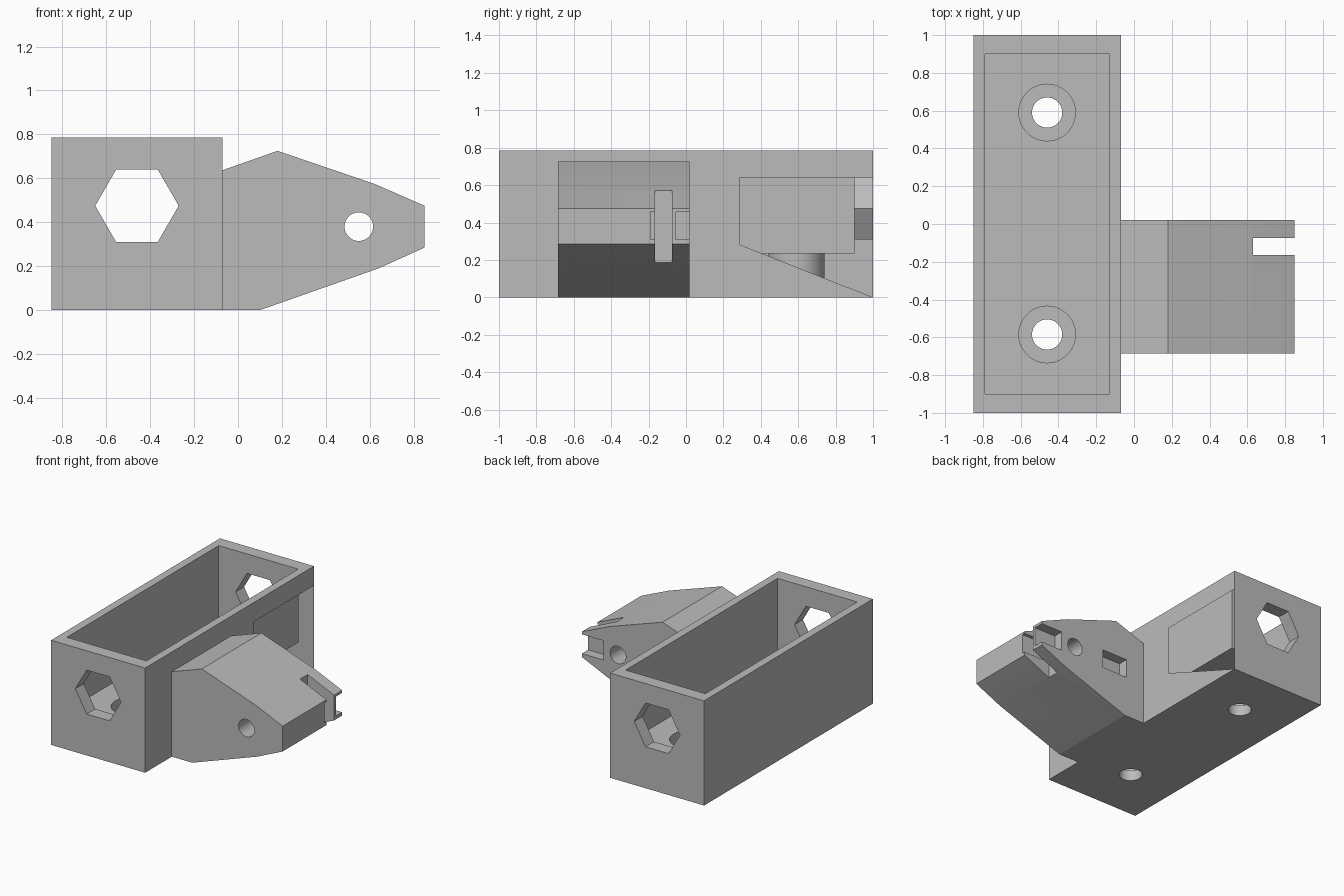
import bpy, bmesh, math
from mathutils import Vector

cube = bpy.data.objects.get("Cube")
if cube:
    bpy.data.objects.remove(cube, do_unlink=True)

grey = bpy.data.materials.new("plain grey")
grey.use_nodes = True
grey.diffuse_color = (0.5, 0.5, 0.5, 1)
grey.node_tree.nodes["Principled BSDF"].inputs["Base Color"].default_value = (0.5, 0.5, 0.5, 1)


def ring(u, v, r, n):
    return [(u + r * math.cos(math.tau * i / n), v + r * math.sin(math.tau * i / n)) for i in range(n)]


def rect(u0, u1, v0, v1):
    return [(u0, v0), (u1, v0), (u1, v1), (u0, v1)]


def prism(name, outline, axis, lo, hi):
    """Extrude an outline: (x, z) points along y, or (x, y) points along z."""
    def place(u, v, w):
        return (u, w, v) if axis == "y" else (u, v, w)
    bm = bmesh.new()
    low = [bm.verts.new(place(u, v, lo)) for u, v in outline]
    high = [bm.verts.new(place(u, v, hi)) for u, v in outline]
    bm.faces.new(low)
    bm.faces.new(high)
    for i in range(len(outline)):
        j = (i + 1) % len(outline)
        bm.faces.new((low[i], low[j], high[j], high[i]))
    bmesh.ops.recalc_face_normals(bm, faces=bm.faces)
    mesh = bpy.data.meshes.new(name)
    bm.to_mesh(mesh)
    bm.free()
    obj = bpy.data.objects.new(name, mesh)
    bpy.context.collection.objects.link(obj)
    return obj


def activate(obj):
    bpy.ops.object.select_all(action="DESELECT")
    obj.select_set(True)
    bpy.context.view_layer.objects.active = obj


def cut(obj, outline, axis, lo, hi):
    cutter = prism("cutter", outline, axis, lo, hi)
    cutter.hide_render = True
    mod = obj.modifiers.new("cut", "BOOLEAN")
    mod.operation = "DIFFERENCE"
    mod.solver = "EXACT"
    mod.object = cutter
    activate(obj)
    bpy.ops.object.modifier_apply(modifier=mod.name)
    bpy.data.objects.remove(cutter, do_unlink=True)


def finish(obj):
    obj.data.materials.clear()
    obj.data.materials.append(grey)
    activate(obj)
    bpy.ops.object.shade_smooth_by_angle(angle=math.radians(15))


# Open tray with hexagonal end holes and two recessed screw holes
side = -0.07
tray = prism("tray", rect(-0.85, side, -1, 1), "z", 0, 0.785)
cut(tray, rect(-0.79, -0.13, -0.9, 0.9), "z", 0.235, 1)
cut(tray, ring(-0.46, 0.475, 0.19, 6), "y", -1.2, 1.2)
for y in (-0.585, 0.59):
    cut(tray, ring(-0.46, y, 0.15, 48), "z", 0.08, 0.4)
    cut(tray, ring(-0.46, y, 0.08, 48), "z", -0.2, 0.4)

# Opening in the outer skin of the tray, with a sloping lower edge
slope = Vector((0, 0.28, 0.71))
corner = Vector((side, 1, 0))


def on_side(face):
    return all(abs(v.co.x - side) < 0.001 for v in face.verts)


bm = bmesh.new()
bm.from_mesh(tray.data)
for point, normal in (((side, 0.29, 0), (0, 1, 0)), ((side, 0, 0.64), (0, 0, 1)), (corner, slope)):
    faces = [f for f in bm.faces if on_side(f)]
    edges = {e for f in faces for e in f.edges}
    verts = {v for f in faces for v in f.verts}
    bmesh.ops.bisect_plane(bm, geom=list(verts) + list(edges) + faces, dist=0.0001,
                           plane_co=point, plane_no=normal)
skin = []
for f in bm.faces:
    c = f.calc_center_median()
    if on_side(f) and c.y > 0.29 and c.z < 0.64 and (c - corner).dot(slope) > 0:
        skin.append(f)
bmesh.ops.delete(bm, geom=skin, context="FACES")
bm.to_mesh(tray.data)
bm.free()
finish(tray)

# Tapered arm with pivot hole, tip slot and nut pockets
arm = prism("arm", [(side, 0), (0.1, 0), (0.64, 0.19), (0.85, 0.285), (0.85, 0.475),
                    (0.62, 0.575), (0.18, 0.725), (side, 0.637)], "y", -0.685, 0.02)
cut(arm, ring(0.55, 0.38, 0.065, 48), "y", -1, 1)
cut(arm, rect(0.63, 1, -0.165, -0.075), "z", -0.5, 1)
cut(arm, rect(0.67, 1, 0.31, 0.455), "y", -0.055, 0.1)
cut(arm, rect(0.67, 1, 0.31, 0.46), "y", -0.19, -0.12)
cut(arm, rect(0.085, 0.295, 0.31, 0.45), "y", -0.055, 0.1)
finish(arm)
